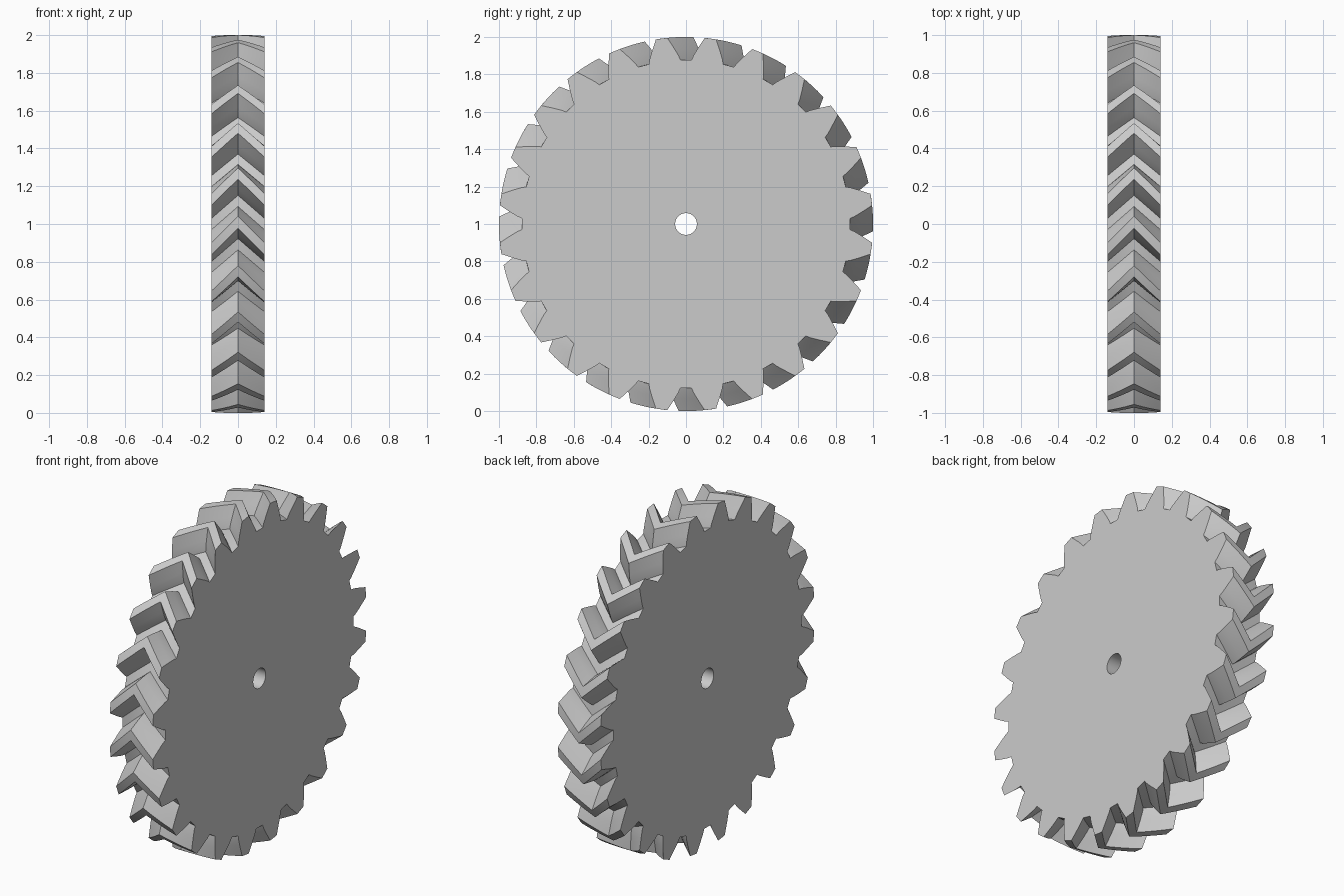
import bpy, bmesh, math

cube = bpy.data.objects.get("Cube")
if cube:
    bpy.data.objects.remove(cube, do_unlink=True)

TEETH = 24
HALF_WIDTH = 0.14
BORE = 0.058
TWIST = math.radians(8)
SLICES = 6                       # per half of the width
# Tooth flank: (radius, half angle of the tooth), root to tip
FLANK = [(0.877, 0.097), (0.90, 0.087), (0.935, 0.067), (0.97, 0.047), (1.0, 0.031)]


def gear_outline():
    """Polar points (radius, angle) around the whole gear."""
    tooth = [(r, -a) for r, a in FLANK] + [(1.0, 0)] + [(r, a) for r, a in reversed(FLANK)]
    pitch = math.tau / TEETH
    return [(r, a + (i + 0.5) * pitch) for i in range(TEETH) for r, a in tooth]


def ring(bm, points, x, turn=0.0):
    return [bm.verts.new((x, r * math.sin(a + turn), 1 + r * math.cos(a + turn)))
            for r, a in points]


def bridge(bm, a, b):
    n = len(a)
    for i in range(n):
        j = (i + 1) % n
        bm.faces.new((a[i], a[j], b[j], b[i]))


outline = gear_outline()
bore = [(BORE, a) for r, a in outline]
bm = bmesh.new()

# Herringbone rim: the twist grows to the middle plane and returns
rims = []
for i in range(-SLICES, SLICES + 1):
    t = i / SLICES
    rims.append(ring(bm, outline, t * HALF_WIDTH, TWIST * (1 - abs(t))))
for a, b in zip(rims, rims[1:]):
    bridge(bm, a, b)

# Side faces and shaft hole
left_bore = ring(bm, bore, HALF_WIDTH)
right_bore = ring(bm, bore, -HALF_WIDTH)
bridge(bm, rims[-1], left_bore)
bridge(bm, left_bore, right_bore)
bridge(bm, right_bore, rims[0])
bmesh.ops.recalc_face_normals(bm, faces=bm.faces)

mesh = bpy.data.meshes.new("herringbone_gear")
bm.to_mesh(mesh)
bm.free()
gear = bpy.data.objects.new("herringbone_gear", mesh)
bpy.context.collection.objects.link(gear)

# Plain grey material
grey = bpy.data.materials.new("light_grey")
grey.use_nodes = True
colour = (0.6, 0.6, 0.6, 1)
grey.diffuse_color = colour
grey.node_tree.nodes["Principled BSDF"].inputs["Base Color"].default_value = colour
mesh.materials.append(grey)

bpy.context.view_layer.objects.active = gear
gear.select_set(True)
bpy.ops.object.shade_smooth_by_angle(angle=math.radians(25))
